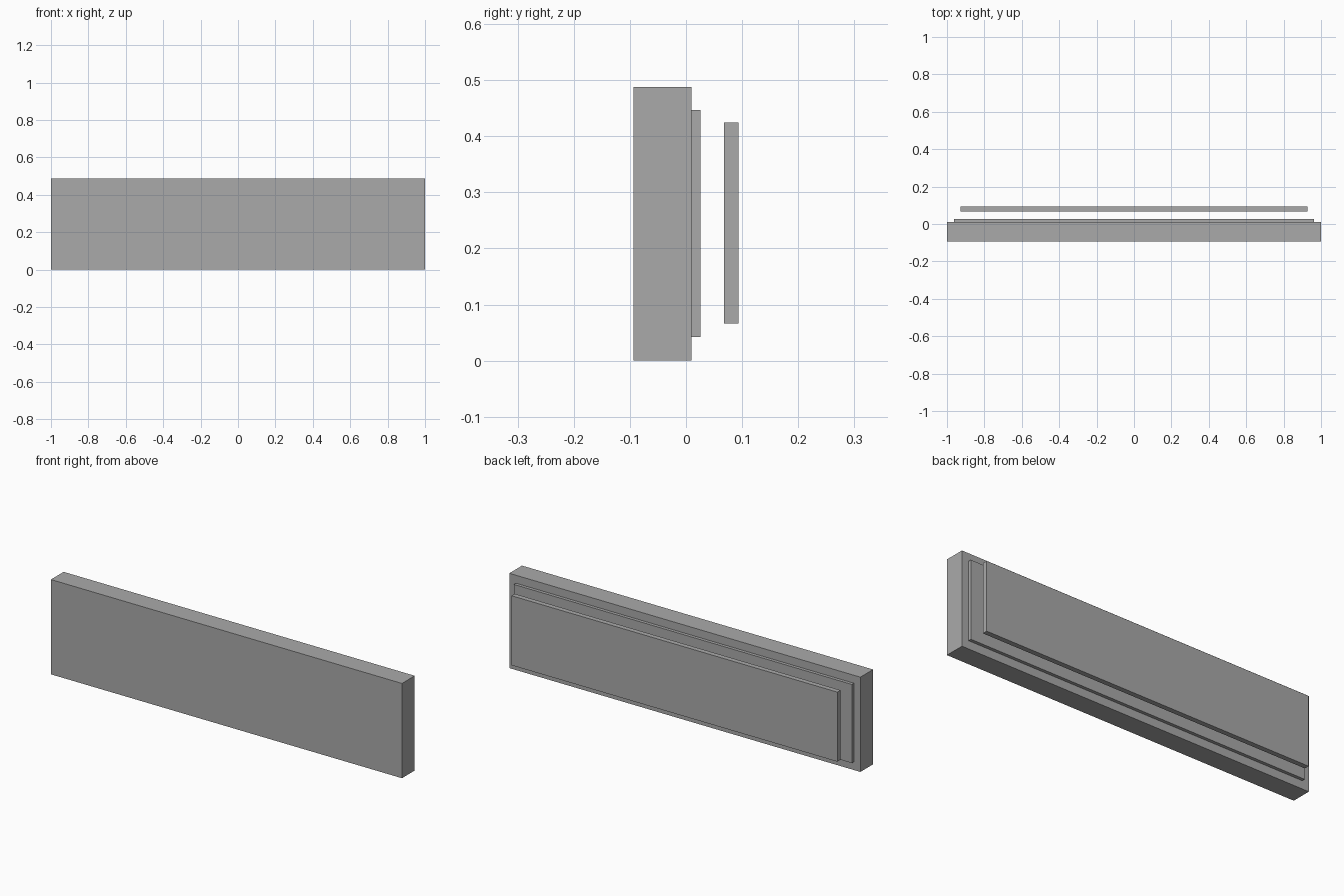
import bpy

# Remove the default cube
cube = bpy.data.objects.get("Cube")
if cube:
    bpy.data.objects.remove(cube, do_unlink=True)

# Single grey material
grey = bpy.data.materials.new("plain grey")
grey.use_nodes = True
colour = (0.4, 0.4, 0.4, 1)
grey.diffuse_color = colour
grey.node_tree.nodes["Principled BSDF"].inputs["Base Color"].default_value = colour


def slab(name, width, y0, y1, z0, z1):
    """Flat box centred on x, spanning the given y and z ranges."""
    bpy.ops.mesh.primitive_cube_add(size=1)
    obj = bpy.context.object
    obj.name = name
    centre = (0, (y0 + y1) / 2, (z0 + z1) / 2)
    size = (width, y1 - y0, z1 - z0)
    for v in obj.data.vertices:
        v.co = [c + p * s for c, p, s in zip(centre, v.co, size)]
    obj.data.materials.append(grey)
    return obj


# Thick main panel at the front
slab("main_panel", 2.0, -0.094, 0.0095, 0, 0.488)
# Thin raised plate on its back
slab("raised_back_plate", 1.925, 0.0095, 0.026, 0.042, 0.447)
# Separate plate floating behind
slab("rear_plate", 1.856, 0.068, 0.094, 0.066, 0.424)
